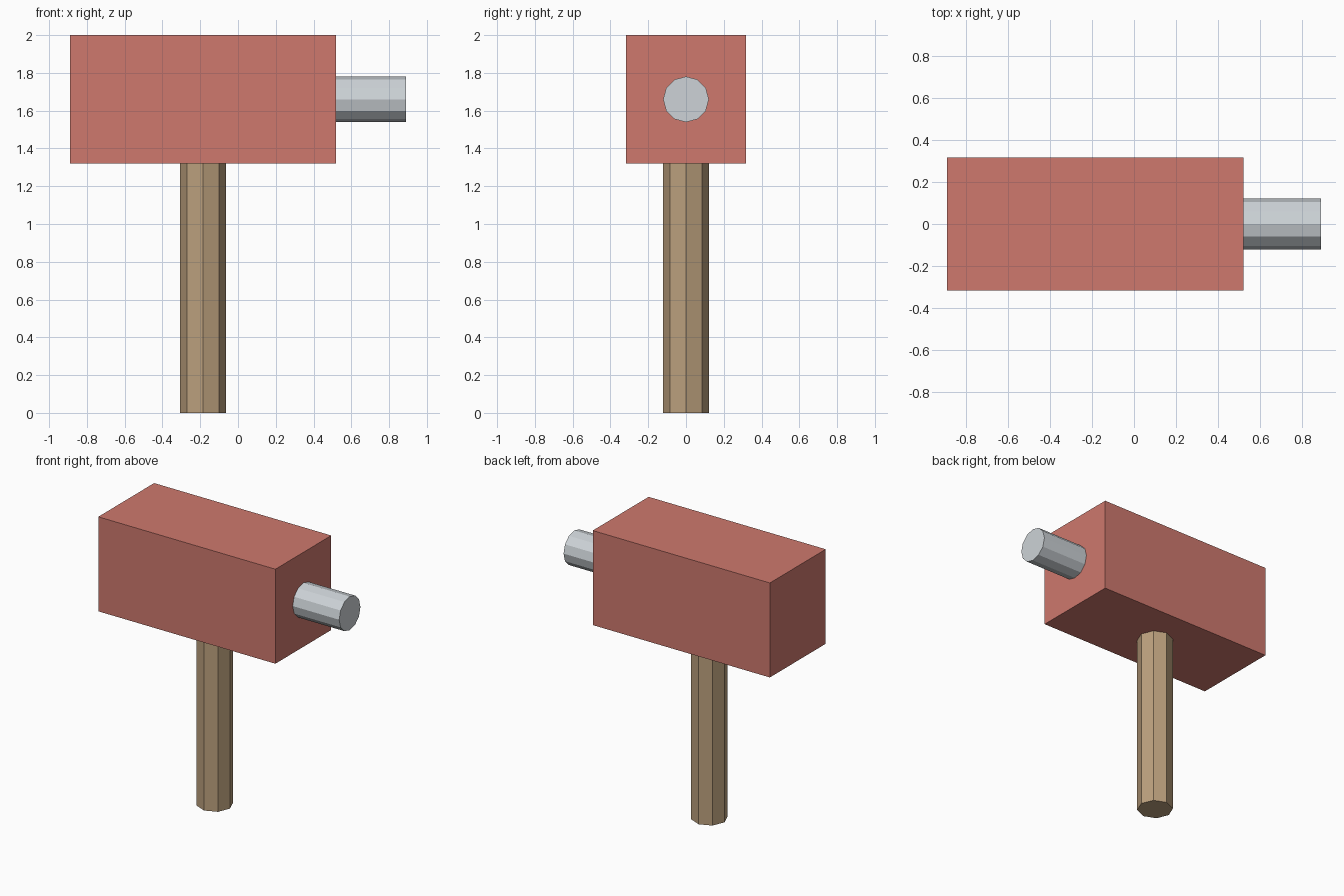
import bpy
from math import pi

cube = bpy.data.objects.get("Cube")
if cube:
    bpy.data.objects.remove(cube, do_unlink=True)


def make_material(name, rgb):
    mat = bpy.data.materials.new(name)
    mat.use_nodes = True
    color = (*rgb, 1.0)
    mat.diffuse_color = color
    shader = next(n for n in mat.node_tree.nodes if n.type == "BSDF_PRINCIPLED")
    shader.inputs["Base Color"].default_value = color
    return mat


def finish(name, mat):
    obj = bpy.context.object
    obj.name = name
    obj.data.name = name
    obj.data.materials.append(mat)
    return obj


def add_cylinder(name, mat, sides, radius, length, center, rotation=(0, 0, 0)):
    bpy.ops.mesh.primitive_cylinder_add(
        vertices=sides, radius=radius, depth=length,
        location=center, rotation=rotation)
    return finish(name, mat)


red = make_material("brick red", (0.62, 0.19, 0.155))
wood = make_material("light wood", (0.50, 0.35, 0.205))
steel = make_material("pale steel", (0.61, 0.65, 0.68))

# Box-shaped body
BODY_LEFT, BODY_RIGHT = 0.52, -0.89
BODY_BOTTOM, BODY_TOP = 1.32, 2.0
bpy.ops.mesh.primitive_cube_add(
    size=1, location=((BODY_LEFT + BODY_RIGHT) / 2, 0, (BODY_BOTTOM + BODY_TOP) / 2))
body = finish("body", red)
body.scale = (BODY_LEFT - BODY_RIGHT, 0.635, BODY_TOP - BODY_BOTTOM)
bpy.ops.object.transform_apply(location=False, rotation=False, scale=True)

# Eight-sided post under the body
add_cylinder("post", wood, 8, 0.121, BODY_BOTTOM, (-0.185, 0, BODY_BOTTOM / 2))

# Twelve-sided spout on the left end
SPOUT_END = 0.89
add_cylinder("spout", steel, 12, 0.121, SPOUT_END - BODY_LEFT,
             ((SPOUT_END + BODY_LEFT) / 2, 0, 1.66), (0, pi / 2, 0))
